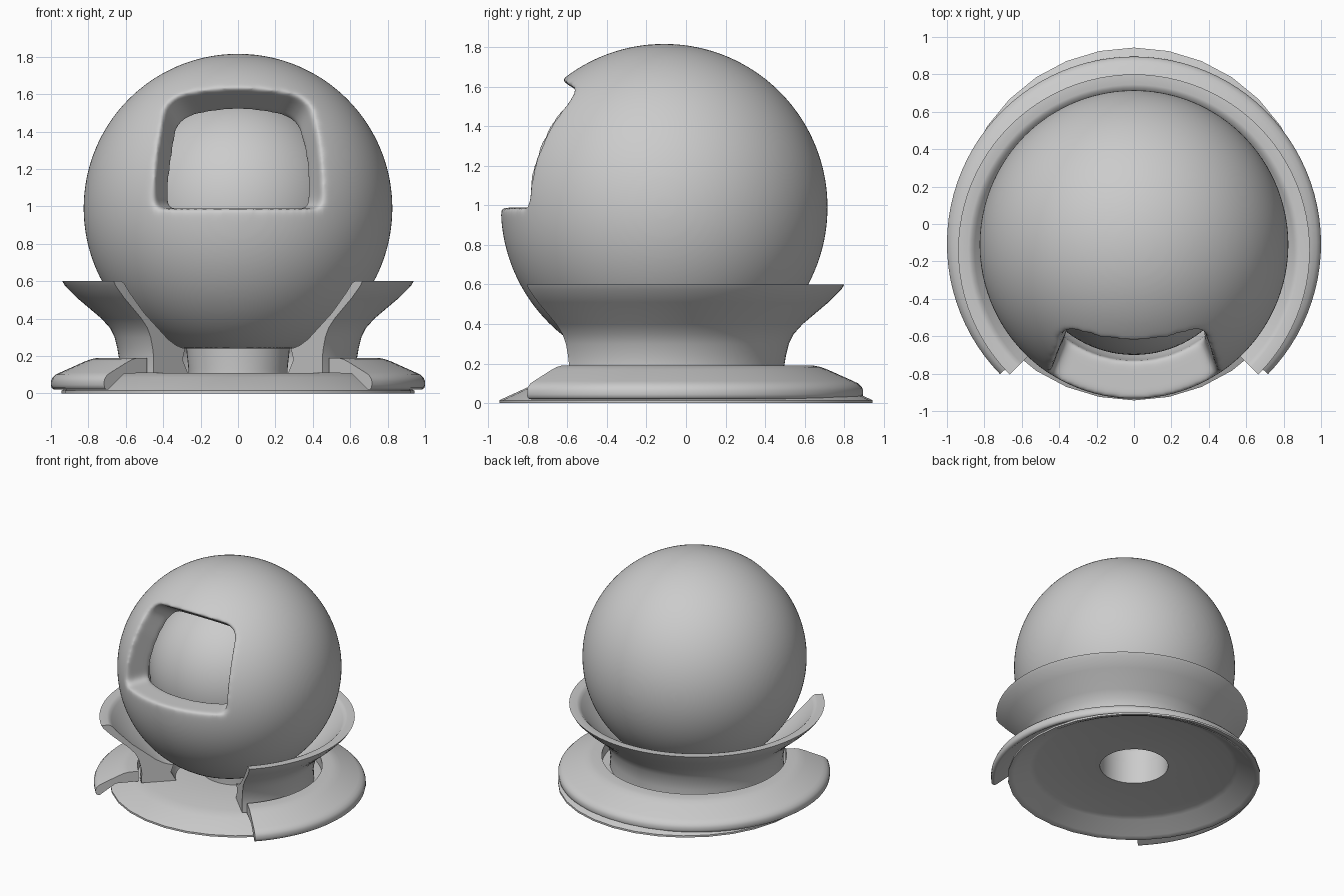
import bpy, bmesh, math

if "Cube" in bpy.data.objects:
    bpy.data.objects.remove(bpy.data.objects["Cube"])

BALL = (0, -0.11, 0.99)


def to_object(name, bm):
    bmesh.ops.recalc_face_normals(bm, faces=bm.faces)
    me = bpy.data.meshes.new(name)
    bm.to_mesh(me)
    bm.free()
    ob = bpy.data.objects.new(name, me)
    bpy.context.collection.objects.link(ob)
    return ob


def activate(ob):
    bpy.ops.object.select_all(action='DESELECT')
    ob.select_set(True)
    bpy.context.view_layer.objects.active = ob


def smooth(ob, angle=50):
    activate(ob)
    bpy.ops.object.shade_smooth_by_angle(angle=math.radians(angle))


def lathe(name, profile, cy, steps, start=0, sweep=360):
    """Turn a closed (radius, z) outline about a vertical axis at y = cy."""
    bm = bmesh.new()
    full = sweep == 360
    rings = []
    for i in range(steps if full else steps + 1):
        a = math.radians(start + sweep * i / steps)
        rings.append([bm.verts.new((r * math.cos(a), cy + r * math.sin(a), z))
                      for r, z in profile])
    n = len(profile)
    for i in range(steps):
        a, b = rings[i], rings[(i + 1) % len(rings)]
        for j in range(n):
            k = (j + 1) % n
            bm.faces.new((a[j], b[j], b[k], a[k]))
    if not full:
        bm.faces.new(rings[0])
        bm.faces.new(rings[-1])
    return to_object(name, bm)


def ball(name, radius, u, v):
    bm = bmesh.new()
    bmesh.ops.create_uvsphere(bm, u_segments=u, v_segments=v, radius=radius)
    bmesh.ops.translate(bm, verts=bm.verts, vec=BALL)
    return to_object(name, bm)


def subtract(ob, cutter):
    m = ob.modifiers.new("cut", 'BOOLEAN')
    m.operation, m.solver, m.object = 'DIFFERENCE', 'EXACT', cutter
    activate(ob)
    bpy.ops.object.modifier_apply(modifier=m.name)
    bpy.data.objects.remove(cutter)


# Window cutter: tapered block with rounded corners
bm = bmesh.new()
sections = []
for y, wb, wt, zt in ((-1.05, 0.55, 0.57, 1.90), (-0.30, 0.24, 0.28, 1.42)):
    sections.append([bm.verts.new(p) for p in
                     ((-wb, y, 0.988), (wb, y, 0.988), (wt, y, zt), (-wt, y, zt))])
f, b = sections
bm.faces.new(f)
bm.faces.new(b)
for i in range(4):
    j = (i + 1) % 4
    bm.faces.new((f[i], f[j], b[j], b[i]))
for z_test, width in ((lambda z: z > 1.2, 0.09), (lambda z: z < 1.0, 0.04)):
    edges = [e for e in bm.edges
             if abs(e.verts[0].co.y - e.verts[1].co.y) > 0.5
             and all(z_test(v.co.z) for v in e.verts)]
    bmesh.ops.bevel(bm, geom=edges, offset=width, segments=6, profile=0.5,
                    affect='EDGES')
window = to_object("window_cutter", bm)

# Hollow outer shell: cavity, window, flat underside and bore, softened rims
shell = ball("outer_shell", 0.826, 128, 64)
subtract(shell, ball("cavity_cutter", 0.62, 96, 48))
subtract(shell, window)
bm = bmesh.new()
bmesh.ops.create_cube(bm, size=1)
for v in bm.verts:
    v.co.z -= 0.26
subtract(shell, to_object("flat_cutter", bm))
bm = bmesh.new()
bmesh.ops.create_cone(bm, cap_ends=True, segments=48, radius1=0.255,
                      radius2=0.255, depth=0.6)
for v in bm.verts:
    v.co.z += 0.25
subtract(shell, to_object("bore_cutter", bm))
m = shell.modifiers.new("remesh", 'REMESH')
m.mode, m.voxel_size, m.use_smooth_shade = 'VOXEL', 0.0135, True
m = shell.modifiers.new("soften", 'SMOOTH')
m.factor, m.iterations = 0.5, 25

# Inner ball seen through the window
smooth(ball("inner_ball", 0.59, 96, 48))

# Hollow neck between base and shell
smooth(lathe("neck", [(0.255, 0.095), (0.265, 0.095), (0.265, 0.13), (0.28, 0.27),
                      (0.255, 0.27)], 0, 48))

# Base plate, recessed underneath
smooth(lathe("base_plate", [(0.255, 0.093), (0.74, 0.093), (0.78, 0.08), (0.9, 0.01),
                            (0.925, 0.0), (0.943, 0.0), (0.943, 0.015), (0.79, 0.085),
                            (0.7, 0.108), (0.255, 0.11)], 0, 32), 30)

# Open collar resting on the base plate
smooth(lathe("base_collar", [(0.68, 0.11), (0.85, 0.105), (0.97, 0.02), (0.985, 0.021),
                             (0.997, 0.03), (1.0, 0.045), (1.0, 0.065), (0.993, 0.082),
                             (0.975, 0.1), (0.95, 0.112), (0.82, 0.17), (0.785, 0.183),
                             (0.75, 0.19), (0.68, 0.19)], -0.105, 72, -44.3, 268.6))

# Open flared cup around the ball
smooth(lathe("cup", [(0.38, 0.11), (0.64, 0.11), (0.637, 0.19), (0.645, 0.24),
                     (0.66, 0.3), (0.685, 0.35), (0.73, 0.4), (0.86, 0.51),
                     (0.925, 0.575), (0.94, 0.6), (0.885, 0.6), (0.868, 0.594),
                     (0.852, 0.578), (0.82, 0.54), (0.71, 0.43), (0.62, 0.36),
                     (0.53, 0.29), (0.47, 0.258), (0.43, 0.245), (0.4, 0.24),
                     (0.42, 0.18)],
             -0.14, 72, -45, 270))
